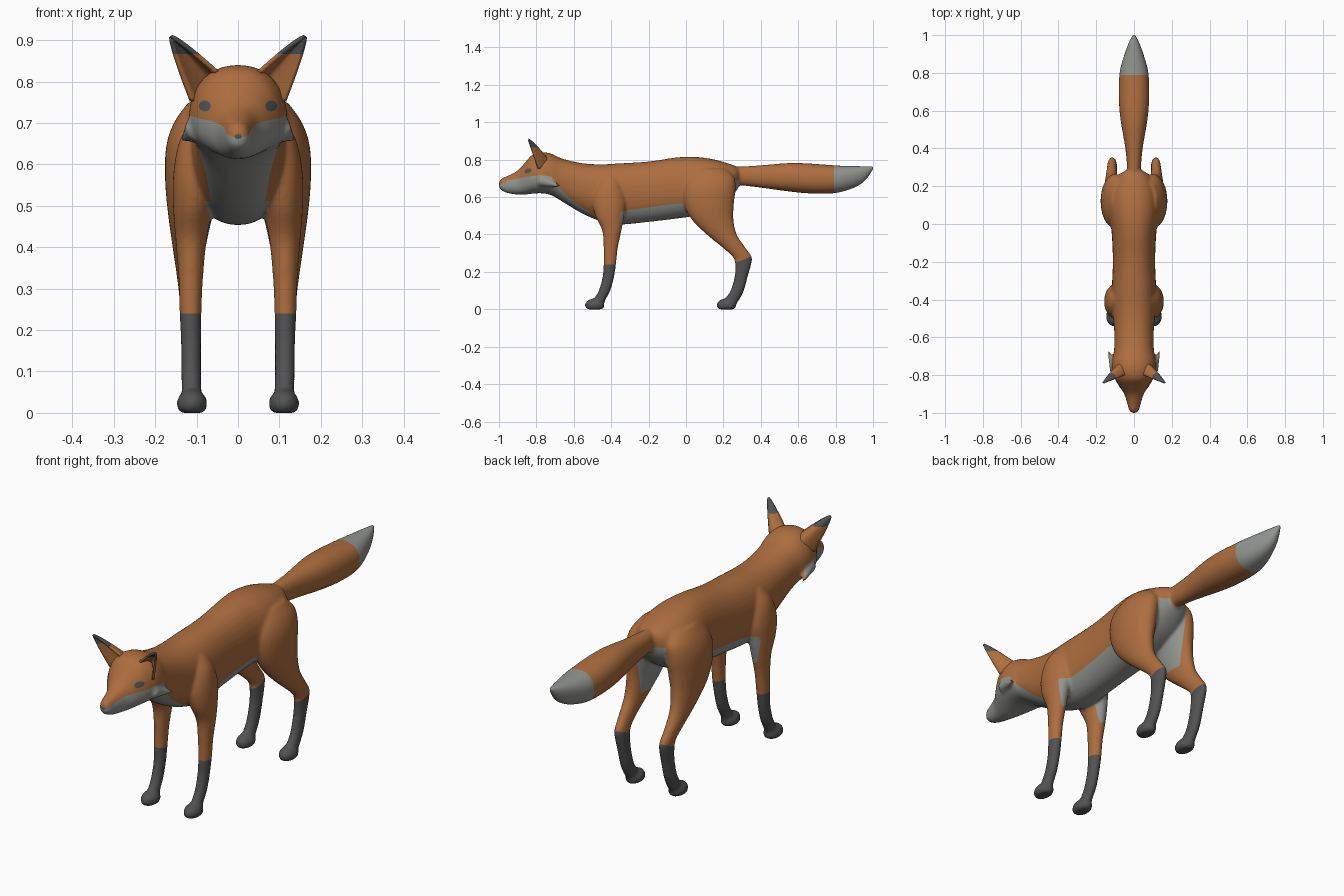
import bpy, bmesh, math
from mathutils import Vector, Matrix

if "Cube" in bpy.data.objects:
    bpy.data.objects.remove(bpy.data.objects["Cube"])


def material(name, rgb):
    m = bpy.data.materials.new(name)
    m.diffuse_color = (*rgb, 1)
    m.use_nodes = True
    m.node_tree.nodes["Principled BSDF"].inputs["Base Color"].default_value = m.diffuse_color
    return m


MATS = [material("orange fur", (0.42, 0.155, 0.05)),
        material("pale grey fur", (0.29, 0.30, 0.275)),
        material("charcoal", (0.085, 0.085, 0.088))]
ORANGE, PALE, DARK = range(3)


def resample(rows, steps=5):
    """Smooth curve through rows of station values."""
    out = []
    for i in range(len(rows) - 1):
        p = [rows[max(i - 1, 0)], rows[i], rows[i + 1], rows[min(i + 2, len(rows) - 1)]]
        for k in range(steps):
            t = k / steps
            out.append([b + 0.5 * t * (c - a + t * (2 * a - 5 * b + 4 * c - d + t * (3 * (b - c) + d - a)))
                        for a, b, c, d in zip(*p)])
    return out + [list(rows[-1])]


def loft(bm, rings):
    vs = [[bm.verts.new(p) for p in r] for r in rings]
    n = len(vs[0])
    for a, b in zip(vs, vs[1:]):
        for i in range(n):
            bm.faces.new((a[i], a[(i + 1) % n], b[(i + 1) % n], b[i]))
    bm.faces.new(vs[0])
    bm.faces.new(vs[-1])


ANGLES = [2 * math.pi * i / 32 for i in range(32)]


def rounded(v, e=0.9):
    return math.copysign(abs(v) ** e, v)


def loft_y(bm, rows):
    """Rows: y, top, bottom, half width, height of the widest point."""
    rings = []
    for y, top, bot, hw, mid in resample(rows):
        rings.append([(hw * rounded(math.cos(a)), y,
                       mid + rounded(math.sin(a)) * (top - mid if math.sin(a) > 0 else mid - bot))
                      for a in ANGLES])
    loft(bm, rings)


def loft_z(bm, rows, side):
    """Rows: z, front y, back y, inner x, outer x."""
    rings = []
    for z, y0, y1, x0, x1 in resample(rows):
        rings.append([(side * ((x0 + x1) / 2 + (x1 - x0) / 2 * math.cos(a)),
                       (y0 + y1) / 2 + (y1 - y0) / 2 * math.sin(a), z) for a in ANGLES])
    loft(bm, rings)


def table(t, pts):
    """Piecewise linear lookup."""
    if t <= pts[0][0]:
        return pts[0][1]
    for (a, u), (b, v) in zip(pts, pts[1:]):
        if t <= b:
            return u + (v - u) * (t - a) / (b - a)
    return pts[-1][1]


def paint(bm, field, mat):
    """Cut clean edges where the field is zero, then colour its positive side."""
    val = {v: field(v.co) for v in bm.verts}
    new = []
    for e in list(bm.edges):
        a, b = e.verts
        if val[a] * val[b] < 0:
            t = min(max(val[a] / (val[a] - val[b]), 0.02), 0.98)
            new.append(bmesh.utils.edge_split(e, a, t)[1])
    if new:
        bmesh.ops.connect_verts(bm, verts=new)
    for f in bm.faces:
        if field(f.calc_center_median()) > 0:
            f.material_index = mat


def new_object(name, bm):
    bmesh.ops.recalc_face_normals(bm, faces=bm.faces)
    me = bpy.data.meshes.new(name)
    bm.to_mesh(me)
    bm.free()
    ob = bpy.data.objects.new(name, me)
    bpy.context.collection.objects.link(ob)
    return ob


def finish(ob, paints):
    """Apply modifiers, paint the faces and shade smooth."""
    dg = bpy.context.evaluated_depsgraph_get()
    me = bpy.data.meshes.new_from_object(ob.evaluated_get(dg))
    ob.modifiers.clear()
    ob.data = me
    me.materials.clear()
    for m in MATS:
        me.materials.append(m)
    bm = bmesh.new()
    bm.from_mesh(me)
    for f in bm.faces:
        f.material_index = ORANGE
        f.smooth = True
    for field, mat in paints:
        paint(bm, field, mat)
    bm.to_mesh(me)
    bm.free()


# Head, neck and trunk
TRUNK = [(-1.0, .685, .65, .012, .665), (-.985, .70, .635, .026, .665), (-.95, .715, .62, .036, .665),
         (-.90, .742, .613, .052, .67), (-.86, .785, .613, .078, .69), (-.82, .828, .618, .102, .70),
         (-.77, .84, .62, .118, .705), (-.72, .832, .61, .116, .70), (-.66, .805, .575, .105, .69),
         (-.56, .782, .515, .105, .66), (-.46, .775, .472, .115, .63), (-.36, .78, .453, .118, .62),
         (-.20, .79, .467, .112, .63), (-.05, .812, .485, .118, .64), (.05, .815, .50, .13, .65),
         (.14, .803, .53, .13, .66), (.21, .785, .57, .11, .67), (.26, .768, .62, .08, .69),
         (.285, .755, .66, .04, .71)]
TAIL = [(.20, .765, .68, .03, .72), (.28, .763, .665, .035, .715), (.40, .77, .65, .046, .71),
        (.55, .782, .63, .071, .705), (.65, .78, .62, .08, .70), (.75, .773, .618, .08, .695),
        (.82, .768, .625, .073, .70), (.90, .766, .65, .05, .715), (.96, .765, .69, .028, .735),
        (1.004, .764, .752, .006, .758)]
FRONT_LEG = [(.01, -.50, -.445, .088, .136), (.05, -.495, -.43, .088, .136), (.10, -.467, -.404, .089, .137),
             (.17, -.447, -.385, .089, .138), (.24, -.441, -.374, .088, .141), (.33, -.441, -.364, .084, .144),
             (.42, -.448, -.345, .075, .151), (.50, -.485, -.33, .06, .157), (.58, -.50, -.32, .04, .156),
             (.66, -.48, -.34, .03, .14), (.72, -.45, -.36, .03, .10)]
HIND_LEG = [(.01, .205, .255, .088, .136), (.05, .205, .285, .088, .136), (.10, .238, .31, .089, .137),
            (.18, .26, .332, .089, .138), (.24, .262, .349, .09, .14), (.28, .25, .352, .091, .142),
            (.33, .195, .318, .089, .148), (.40, .11, .272, .078, .158), (.48, .03, .254, .06, .169),
            (.56, -.01, .256, .04, .176), (.64, -.02, .265, .03, .174), (.70, .0, .26, .03, .155),
            (.75, .04, .22, .02, .12)]

bm = bmesh.new()
loft_y(bm, TRUNK)
loft_y(bm, TAIL)
for side in (1, -1):
    loft_z(bm, FRONT_LEG, side)
    loft_z(bm, HIND_LEG, side)
    # Paws with flat soles
    for y in (-.488, .216):
        m = Matrix.Translation((side * .111, y, .022)) @ Matrix.Diagonal((.037, .053, .036, 1))
        for v in bmesh.ops.create_uvsphere(bm, u_segments=24, v_segments=16, radius=1, matrix=m)["verts"]:
            v.co.z = max(v.co.z, 0)
    # Cheek tufts
    a, b = Vector((side * .095, -.775, .688)), Vector((side * .136, -.672, .658))
    m = Matrix.Translation((a + b) / 2) @ (b - a).to_track_quat('Z', 'Y').to_matrix().to_4x4()
    bmesh.ops.create_cone(bm, cap_ends=True, segments=16, radius1=.034, radius2=.004,
                          depth=(b - a).length, matrix=m)
body = new_object("body", bm)
mod = body.modifiers.new("Blend", 'REMESH')
mod.mode = 'VOXEL'
mod.voxel_size = .007
mod = body.modifiers.new("Soften", 'SMOOTH')
mod.factor = .5
mod.iterations = 8


# Pale muzzle, throat, belly and rump
def underside(p):
    x, y, z = abs(p.x), p.y, p.z
    height = table(y, [(-1, .665), (-.95, .688), (-.87, .706), (-.78, .718), (-.72, .71), (-.68, .652),
                       (-.6, .575), (-.5, .51), (-.4, .51), (-.34, .525), (-.05, .565)])
    chest = min(max(.07 + .35 * (z - .48), .06), .1)
    width = table(y, [(-.72, .4), (-.64, chest), (-.36, chest), (-.31, .4), (-.07, .4), (0, .07)])
    belly = min(height - z, width - x, .25 - y)
    rump = min(.08 - x, .69 - z, z - .42, y - .08, .29 - y)
    return max(belly, rump)


def socks(p):
    return (.24 if p.y < 0 else .25 + .4 * (p.y - .27)) - p.z


def eyes(p):
    return min(.013 - math.hypot((abs(p.x) - .08) * .9, p.z - .741), -.8 - p.y)


finish(body, [(underside, PALE), (lambda p: p.y - .79, PALE), (socks, DARK), (eyes, DARK)])

# Cupped ears
for side, name in ((1, "left_ear"), (-1, "right_ear")):
    bm = bmesh.new()
    inner, outer = Vector((.05, -.80, .822)), Vector((.112, -.79, .752))
    base, tip, bow = (inner + outer) / 2, Vector((.162, -.843, .908)), Vector((-.02, .065, 0))
    grid = []
    for i in range(17):
        t = i / 16 * .99
        w = (1 - t) ** .75
        row = []
        for j in range(15):
            s = j / 7 - 1
            p = base.lerp(tip, t) + (outer - inner) / 2 * s * w + bow * (1 - s * s) * w
            row.append(bm.verts.new((side * p.x, p.y, p.z)))
        grid.append(row)
    for a, b in zip(grid, grid[1:]):
        for j in range(14):
            bm.faces.new((a[j], a[j + 1], b[j + 1], b[j]))
    ear = new_object(name, bm)
    mod = ear.modifiers.new("Thickness", 'SOLIDIFY')
    mod.thickness = .01
    mod.offset = 0
    finish(ear, [(lambda p: p.z - .866, DARK)])

# Nose
bm = bmesh.new()
bmesh.ops.create_uvsphere(bm, u_segments=24, v_segments=16, radius=.024,
                          matrix=Matrix.Translation((0, -.976, .667)))
finish(new_object("nose", bm), [(lambda p: 1, DARK)])
